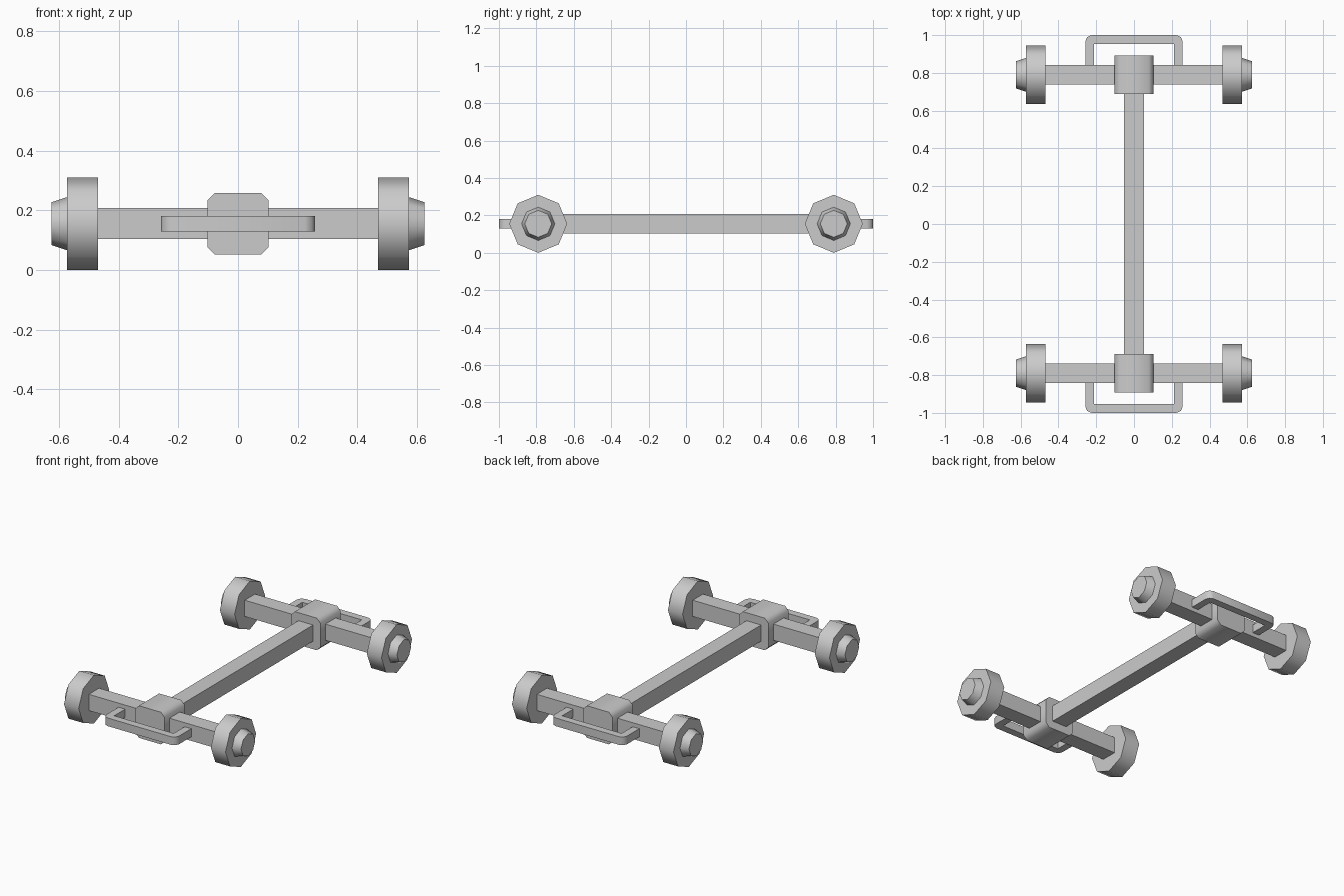
import bpy, bmesh
from math import sin, cos, pi, radians
from mathutils import Vector

if "Cube" in bpy.data.objects:
    bpy.data.objects.remove(bpy.data.objects["Cube"])

ZC = 0.155      # axle height
YA = 0.79       # axle distance from centre


def make(name, bm, smooth=True):
    bmesh.ops.recalc_face_normals(bm, faces=bm.faces)
    me = bpy.data.meshes.new(name)
    bm.to_mesh(me)
    bm.free()
    ob = bpy.data.objects.new(name, me)
    bpy.context.collection.objects.link(ob)
    if smooth:
        bpy.ops.object.select_all(action='DESELECT')
        ob.select_set(True)
        bpy.context.view_layer.objects.active = ob
        bpy.ops.object.shade_smooth_by_angle(angle=radians(47))
    return ob


def prism(name, pts, offset, smooth=True):
    """Extrude a closed outline along an offset."""
    bm = bmesh.new()
    f = bm.faces.new([bm.verts.new(p) for p in pts])
    r = bmesh.ops.extrude_face_region(bm, geom=[f])
    vs = [v for v in r['geom'] if isinstance(v, bmesh.types.BMVert)]
    bmesh.ops.translate(bm, verts=vs, vec=Vector(offset))
    return make(name, bm, smooth)


def box(name, centre, size):
    bm = bmesh.new()
    bmesh.ops.create_cube(bm, size=1)
    bmesh.ops.scale(bm, verts=bm.verts, vec=size)
    bmesh.ops.translate(bm, verts=bm.verts, vec=centre)
    return make(name, bm, False)


def turned(name, y, x0, r0, x1, r1):
    """Eight-sided drum along x with a vertex at the top."""
    bm = bmesh.new()
    rings = [[bm.verts.new((x, y + r * sin(i * pi / 4), ZC + r * cos(i * pi / 4)))
              for i in range(8)] for x, r in ((x0, r0), (x1, r1))]
    for i in range(8):
        j = (i + 1) % 8
        bm.faces.new((rings[0][i], rings[0][j], rings[1][j], rings[1][i]))
    for ring in rings:
        bm.faces.new(ring)
    return make(name, bm)


# Central beam between the two axles
box("central_beam", (0, 0, ZC), (0.104, 2 * YA - 0.1, 0.104))

for end, s in (("front", -1), ("rear", 1)):
    y = s * YA
    # Axle bar
    box(f"{end}_axle", (0, y, ZC), (0.96, 0.104, 0.104))

    # Joint block with chamfered edges
    h, c = 0.103, 0.078
    outline = [(h, c), (c, h), (-c, h), (-h, c), (-h, -c), (-c, -h), (c, -h), (h, -c)]
    prism(f"{end}_joint_block", [(a, y - 0.103, ZC + b) for a, b in outline], (0, 0.206, 0))

    # Bumper loop with rounded outer corners
    half = [(0.258, 0.83), (0.258, 0.966), (0.248, 0.990), (0.224, 1.0)]
    inner = [(-0.211, 0.83), (-0.211, 0.953), (0.211, 0.953), (0.211, 0.83)]
    loop = half + [(-a, b) for a, b in reversed(half)] + inner
    prism(f"{end}_bumper", [(a, s * b, 0.129) for a, b in loop], (0, 0, 0.052))

    # Wheels and tapered hub caps
    for side, m in (("left", -1), ("right", 1)):
        turned(f"{end}_{side}_wheel", y, m * 0.469, 0.155, m * 0.573, 0.155)
        turned(f"{end}_{side}_hub", y, m * 0.57, 0.09, m * 0.625, 0.072)
